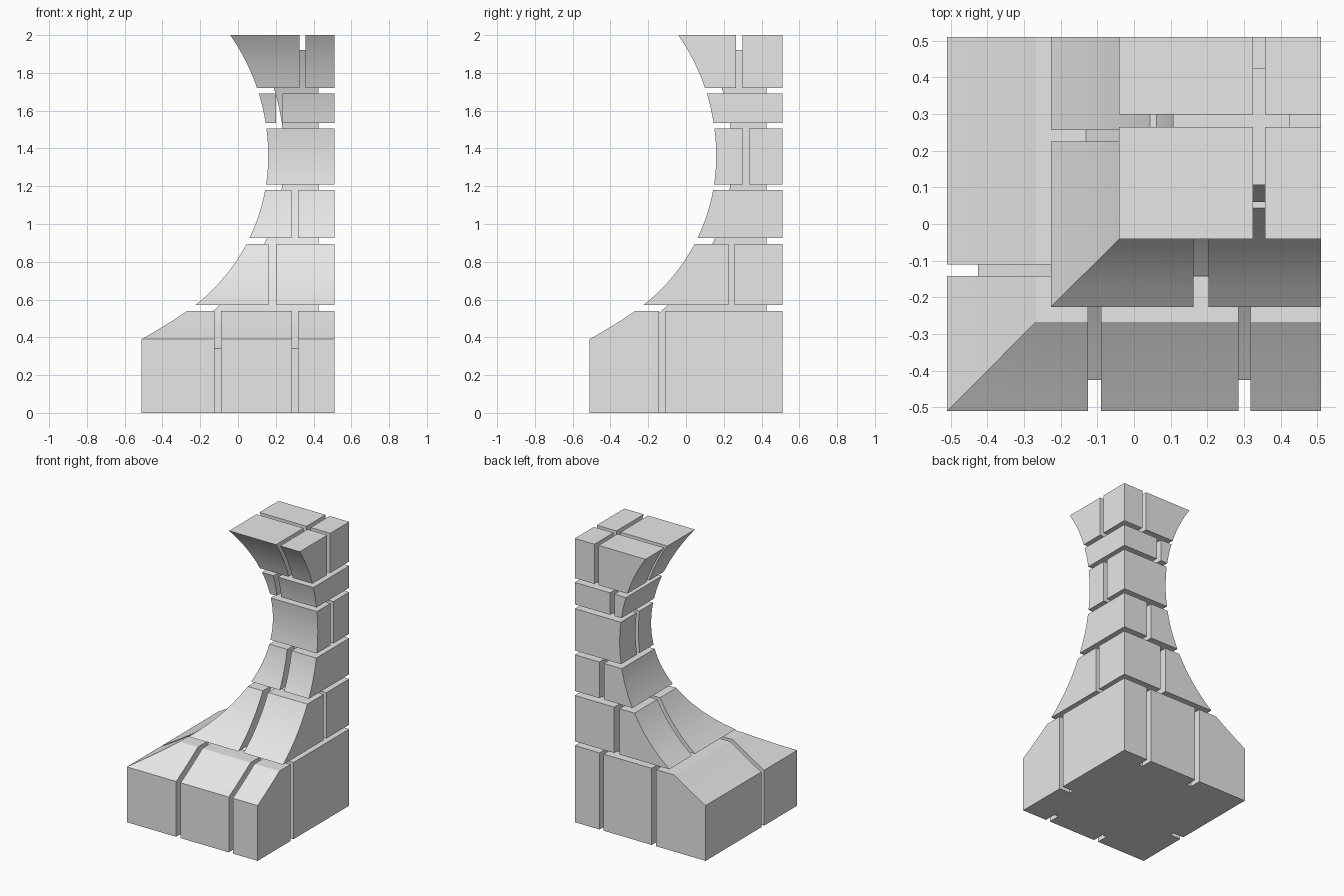
import bpy, bmesh, math
from mathutils import Vector

if "Cube" in bpy.data.objects:
    bpy.data.objects.remove(bpy.data.objects["Cube"], do_unlink=True)

HALF = 0.51      # half width of the footprint
INSET = 0.085    # depth of the mortar behind the brick faces

stone = bpy.data.materials.new("stone_grey")
stone.use_nodes = True
grey = (0.8, 0.8, 0.8, 1)
stone.diffuse_color = grey
stone.node_tree.nodes["Principled BSDF"].inputs["Base Color"].default_value = grey


def edge_at(z):
    """Position of the hollowed front and right faces at height z."""
    if z <= 0.39:
        return -HALF
    if z < 0.54:
        t = (z - 0.39) / 0.15
        return -HALF + 0.243 * t + 0.02 * t * (1 - t)
    radius = 1.0 if z < 1.36 else 1.12
    return 0.16 - radius + math.sqrt(radius ** 2 - (z - 1.36) ** 2)


def levels(low, high, steps=8):
    return [low + (high - low) * i / steps for i in range(steps + 1)]


def loft(profile, outer):
    """Stack of squares sharing the straight back corner."""
    bm = bmesh.new()
    rings = [[bm.verts.new((x, y, z)) for x, y in
              ((c, c), (outer, c), (outer, outer), (c, outer))] for c, z in profile]
    for a, b in zip(rings, rings[1:]):
        for i in range(4):
            j = (i + 1) % 4
            bm.faces.new((a[i], a[j], b[j], b[i]))
    bm.faces.new(rings[0][::-1])
    bm.faces.new(rings[-1])
    return bm


def trim(bm, axis, value, sign):
    """Cut away everything beyond a plane and cap the opening."""
    co, no = Vector(), Vector()
    co[axis], no[axis] = value, sign
    cut = bmesh.ops.bisect_plane(bm, geom=bm.verts[:] + bm.edges[:] + bm.faces[:],
                                 plane_co=co, plane_no=no, dist=1e-5, clear_outer=True)
    edges = [e for e in cut["geom_cut"] if isinstance(e, bmesh.types.BMEdge)]
    if edges:
        bmesh.ops.edgeloop_fill(bm, edges=edges)


def finish(bm, name):
    bmesh.ops.recalc_face_normals(bm, faces=bm.faces[:])
    mesh = bpy.data.meshes.new(name)
    bm.to_mesh(mesh)
    bm.free()
    mesh.materials.append(stone)
    obj = bpy.data.objects.new(name, mesh)
    bpy.context.collection.objects.link(obj)
    bpy.ops.object.select_all(action='DESELECT')
    obj.select_set(True)
    bpy.context.view_layer.objects.active = obj
    bpy.ops.object.shade_smooth_by_angle(angle=math.radians(30))


def spans(joints):
    """Solid intervals left between the joints."""
    flat = [None] + [v for joint in joints for v in joint] + [None]
    return list(zip(flat[::2], flat[1::2]))


# Brick courses: bottom, top, joints across x, joints across y
courses = [
    ("base", 0, 0.54, [(-0.125, -0.09), (0.285, 0.317)], [(-0.142, -0.11)]),
    ("second", 0.57, 0.893, [(0.162, 0.203)], [(0.225, 0.256)]),
    ("third", 0.925, 1.18, [(0.283, 0.317)], []),
    ("fourth", 1.21, 1.505, [], [(0.302, 0.333)]),
    ("fifth", 1.535, 1.69, [(0.2, 0.235)], []),
    ("top", 1.72, 2.0, [(0.325, 0.357)], [(0.265, 0.298)]),
]
for name, low, high, x_joints, y_joints in courses:
    heights = levels(low, high) if low > 0 else [0] + levels(0.39, high, 4)
    profile = [(edge_at(z), z) for z in heights]
    number = 0
    for x_span in spans(x_joints):
        for y_span in spans(y_joints):
            number += 1
            bm = loft(profile, HALF)
            for axis, span in enumerate((x_span, y_span)):
                for value, sign in zip(span, (-1, 1)):
                    if value is not None:
                        trim(bm, axis, value, sign)
            finish(bm, f"{name}_course_brick_{number}")

# Mortar core: the same profile pushed inwards along its normals
path = [Vector((edge_at(z), z)) for z in [0] + levels(0.39, 0.54, 4) + levels(0.57, 2.0, 30)]
inward = []
for a, b in zip(path, path[1:]):
    d = (b - a).normalized()
    inward.append(Vector((d.y, -d.x)))
core = []
for p, n, m in zip(path, inward[:1] + inward, inward + inward[-1:]):
    core.append(p + (n + m) * INSET / (1 + n.dot(m)))
bm = loft(core, HALF - INSET)
trim(bm, 2, 1.92, 1)
finish(bm, "mortar_core")
